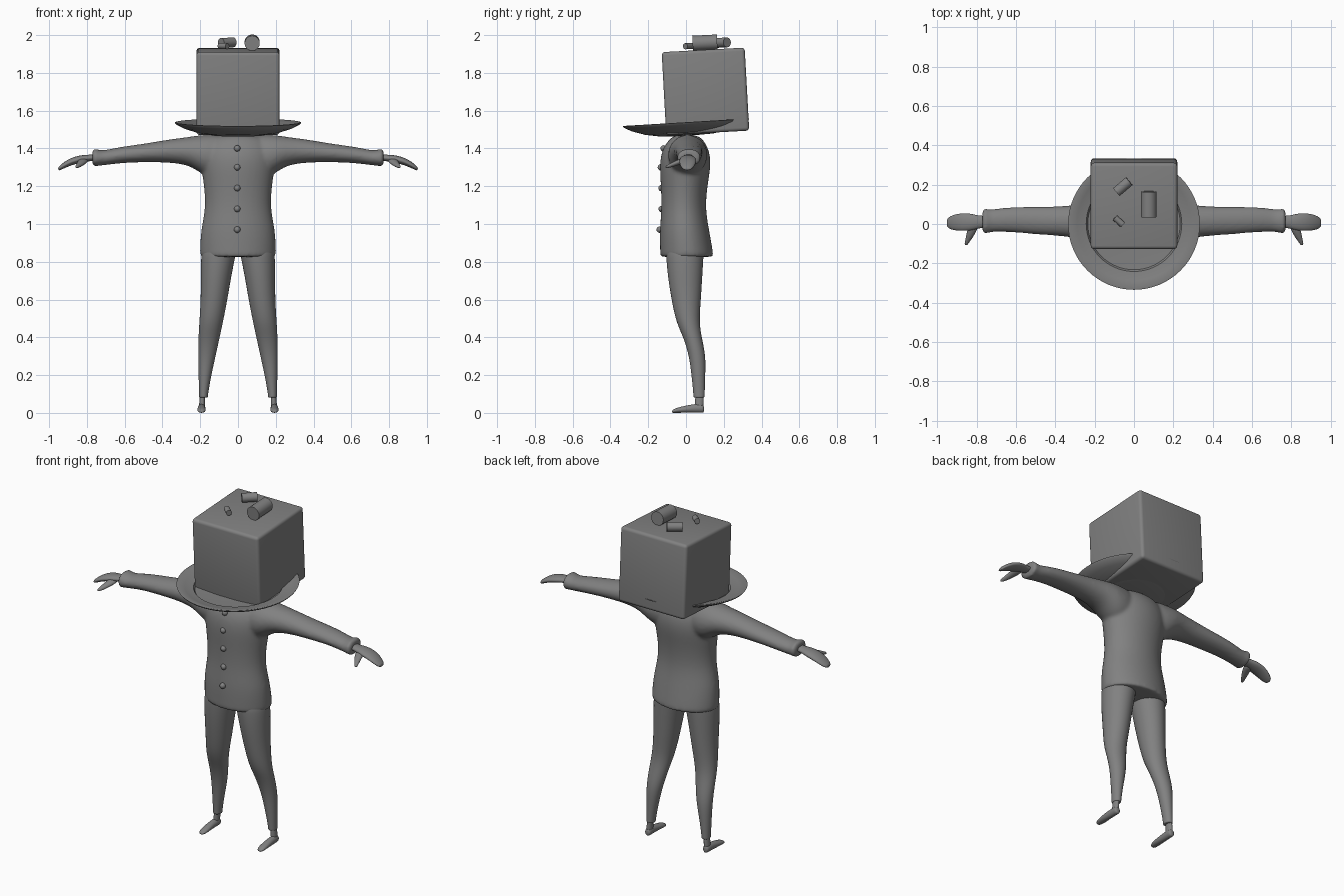
import bpy, bmesh, math
from mathutils import Vector

cube = bpy.data.objects.get("Cube")
if cube:
    bpy.data.objects.remove(cube, do_unlink=True)

GREY = (0.22, 0.22, 0.22, 1)
grey = bpy.data.materials.new("plain grey")
grey.use_nodes = True
grey.diffuse_color = GREY
grey.node_tree.nodes["Principled BSDF"].inputs["Base Color"].default_value = GREY


def finish(name, bm, subdivide=0, sharp=False):
    """Turn a bmesh into a shaded, coloured object."""
    bmesh.ops.recalc_face_normals(bm, faces=bm.faces[:])
    mesh = bpy.data.meshes.new(name)
    bm.to_mesh(mesh)
    bm.free()
    mesh.materials.append(grey)
    mesh.shade_smooth()
    obj = bpy.data.objects.new(name, mesh)
    bpy.context.collection.objects.link(obj)
    if sharp:
        bpy.ops.object.select_all(action='DESELECT')
        obj.select_set(True)
        bpy.context.view_layer.objects.active = obj
        bpy.ops.object.shade_smooth_by_angle(angle=math.radians(35))
    if subdivide:
        mod = obj.modifiers.new("Subdivision", 'SUBSURF')
        mod.levels = mod.render_levels = subdivide
    return obj


def loft(bm, axis, rings, side=1, sides=16):
    """Skin ovals along an axis; each is (position, u min, u max, v min, v max)."""
    loops = []
    for pos, u0, u1, v0, v1 in rings:
        loop = []
        for i in range(sides):
            a = math.tau * i / sides
            u = (u0 + u1) / 2 + (u1 - u0) / 2 * math.cos(a)
            v = (v0 + v1) / 2 + (v1 - v0) / 2 * math.sin(a)
            x, y, z = {'x': (pos, u, v), 'y': (u, pos, v), 'z': (u, v, pos)}[axis]
            loop.append(bm.verts.new((x * side, y, z)))
        loops.append(loop)
    for low, high in zip(loops, loops[1:]):
        for i in range(sides):
            j = (i + 1) % sides
            bm.faces.new((low[i], low[j], high[j], high[i]))
    bm.faces.new(loops[0])
    bm.faces.new(loops[-1])


# Jacket: body and sleeves fused into one smooth skin
body = [(.825, -.2, .2, -.135, .143), (.83, -.205, .205, -.14, .148),
        (.86, -.206, .206, -.14, .145), (.97, -.202, .202, -.142, .125),
        (1.08, -.175, .175, -.132, .105), (1.2, -.183, .183, -.135, .115),
        (1.3, -.2, .2, -.143, .135), (1.38, -.2, .2, -.135, .13),
        (1.44, -.17, .17, -.1, .1), (1.475, -.1, .1, -.06, .06)]
sleeve = [(.06, -.08, .1, 1.26, 1.475), (.15, -.1, .115, 1.24, 1.475),
          (.21, -.095, .115, 1.275, 1.472), (.26, -.08, .105, 1.31, 1.462),
          (.36, -.062, .09, 1.325, 1.45), (.5, -.055, .09, 1.327, 1.425),
          (.62, -.042, .088, 1.322, 1.41), (.71, -.04, .078, 1.31, 1.39),
          (.735, -.045, .075, 1.308, 1.392), (.76, -.052, .082, 1.303, 1.402),
          (.772, -.05, .08, 1.308, 1.4)]
bm = bmesh.new()
loft(bm, 'z', body)
for side in (1, -1):
    loft(bm, 'x', sleeve, side)
jacket = finish("jacket", bm, 2)
remesh = jacket.modifiers.new("Fuse", 'REMESH')
remesh.mode = 'VOXEL'
remesh.voxel_size = .01
remesh.use_smooth_shade = True
soften = jacket.modifiers.new("Soften", 'SMOOTH')
soften.factor = .5
soften.iterations = 5

# Limbs, one set for each side
trouser = [(.9, .0, .19, -.11, .1), (.83, .01, .2, -.11, .097),
           (.72, .033, .2, -.1, .09), (.6, .053, .2, -.08, .082),
           (.48, .077, .207, -.055, .072), (.4, .095, .212, -.015, .085),
           (.3, .117, .213, .015, .107), (.2, .14, .21, .028, .103),
           (.1, .158, .207, .038, .1), (.085, .158, .207, .038, .1),
           (.08, .16, .205, .042, .097)]
ankle = [(.12, .172, .2, .048, .094), (.06, .174, .205, .048, .094),
         (.015, .172, .21, .045, .096)]
foot = [(-.075, .182, .206, .0, .012), (-.06, .171, .215, .0, .024),
        (-.02, .169, .217, .0, .035), (.03, .172, .214, .0, .046),
        (.08, .171, .213, .0, .05), (.097, .176, .208, .0, .04)]
hand = [(.74, -.02, .045, 1.335, 1.372), (.79, -.022, .042, 1.332, 1.367),
        (.83, -.036, .056, 1.323, 1.366), (.88, -.037, .057, 1.312, 1.353),
        (.92, -.033, .048, 1.294, 1.33), (.945, -.022, .034, 1.283, 1.308),
        (.952, -.01, .022, 1.284, 1.3)]
thumb = [(.01, .79, .84, 1.325, 1.355), (-.03, .795, .848, 1.316, 1.348),
         (-.075, .823, .857, 1.3, 1.326), (-.1, .843, .862, 1.295, 1.312),
         (-.108, .848, .86, 1.297, 1.308)]
for side, label in ((1, "left"), (-1, "right")):
    parts = {"trouser_leg": [('z', trouser)],
             "foot": [('z', ankle), ('y', foot)],
             "hand": [('x', hand), ('y', thumb)]}
    for part, pieces in parts.items():
        bm = bmesh.new()
        for axis, rings in pieces:
            loft(bm, axis, rings, side, 12)
        finish(f"{label}_{part}", bm, 2)

# Row of round buttons down the chest
for n, (y, z) in enumerate([(-.118, 1.4), (-.133, 1.3), (-.13, 1.19),
                            (-.129, 1.08), (-.139, .97)]):
    bm = bmesh.new()
    bmesh.ops.create_uvsphere(bm, u_segments=16, v_segments=8, radius=.017)
    finish(f"button_{n + 1}", bm).location = (-.004, y, z)

# Dished collar plate, tipped forward
profile = [(.06, -.067), (.14, -.064), (.22, -.05), (.29, -.027), (.33, -.006),
           (.335, .002), (.328, .004), (.29, -.008), (.25, -.018),
           (.243, -.019), (.235, -.032), (.12, -.042)]
bm = bmesh.new()
loft(bm, 'z', [(z, -r, r, -r, r) for r, z in profile], sides=64)
plate = finish("collar_plate", bm, sharp=True)
plate.location.z = 1.535
plate.rotation_euler.x = .06

# Box head with soft edges
bm = bmesh.new()
bmesh.ops.create_cube(bm, size=.44)
bmesh.ops.bevel(bm, geom=bm.edges[:], offset=.018, segments=4, profile=.5,
                affect='EDGES')
head = finish("box_head", bm)
head.location = (0, .103, 1.702)
head.rotation_euler.x = .055

# Loose tubes lying on top
tubes = [("large_tube", .04, .13, (.075, .1, 1.96), (0, 1, .05)),
         ("medium_tube", .026, .085, (-.057, .19, 1.96), (1, .85, .05)),
         ("small_tube", .016, .055, (-.077, .014, 1.942), (1, -.9, -.05))]
for name, radius, length, place, direction in tubes:
    bm = bmesh.new()
    bmesh.ops.create_cone(bm, cap_ends=True, segments=32, radius1=radius,
                          radius2=radius, depth=length)
    tube = finish(name, bm, sharp=True)
    tube.location = place
    tube.rotation_euler = Vector(direction).to_track_quat('Z', 'Y').to_euler()
